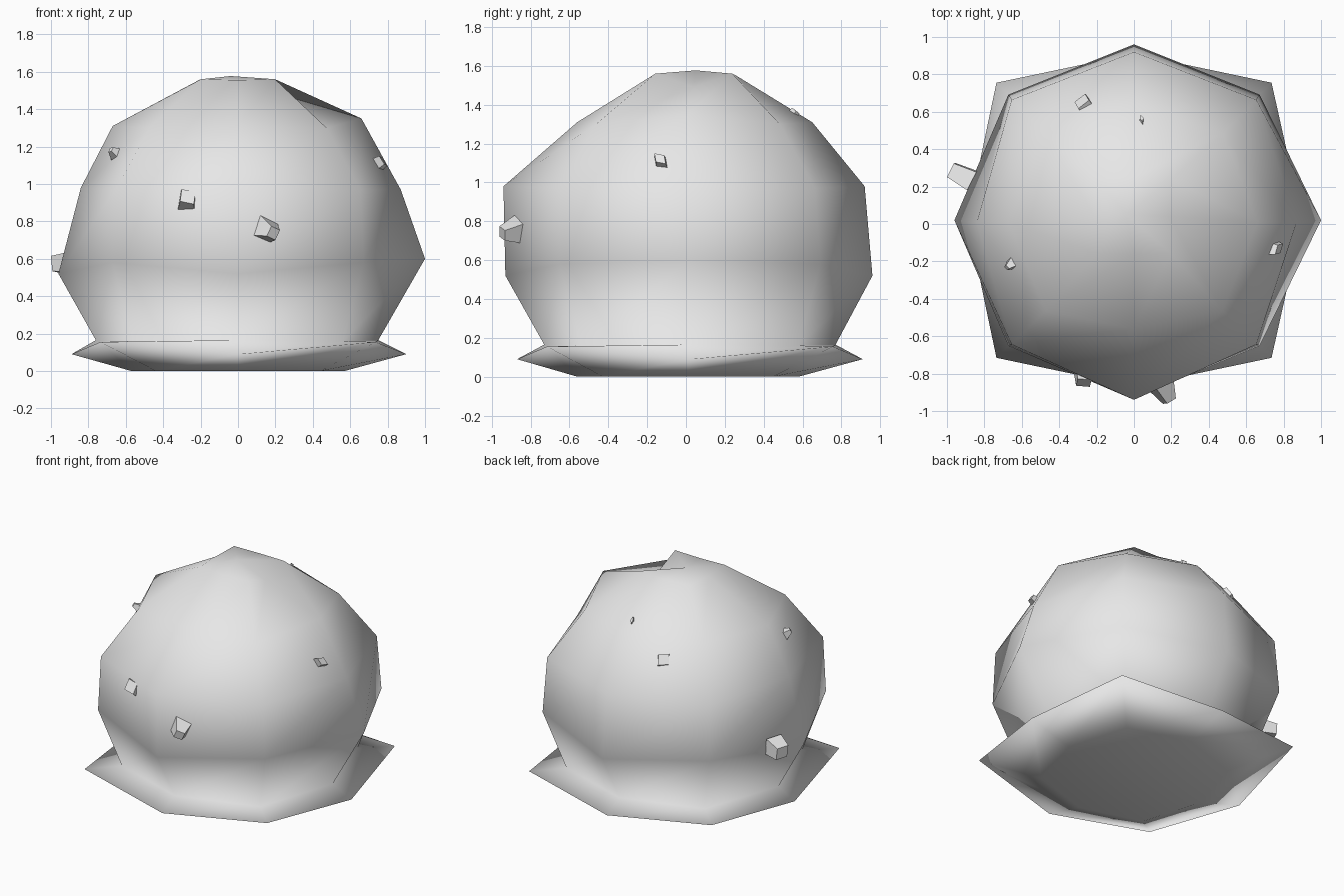
import bpy
import bmesh
from math import cos, sin, pi
from mathutils import Vector, Matrix

cube = bpy.data.objects.get("Cube")
if cube:
    bpy.data.objects.remove(cube)

stone = bpy.data.materials.new("stone_grey")
stone.use_nodes = True
stone.diffuse_color = (0.8, 0.8, 0.8, 1)
stone.node_tree.nodes["Principled BSDF"].inputs["Base Color"].default_value = (0.8, 0.8, 0.8, 1)


def add_object(name, bm, smooth):
    bmesh.ops.recalc_face_normals(bm, faces=bm.faces[:])
    for face in bm.faces:
        face.smooth = smooth
    mesh = bpy.data.meshes.new(name)
    bm.to_mesh(mesh)
    bm.free()
    mesh.materials.append(stone)
    obj = bpy.data.objects.new(name, mesh)
    bpy.context.collection.objects.link(obj)
    return obj


def octagon(bm, axis_radii, corner_radius, right_z, axis_z, corner_z, shift_y):
    """Eight points: axis points at +x, +y, -x, -y, with corners between."""
    ring = []
    for i in range(8):
        on_axis = i % 2 == 0
        r = axis_radii[i // 2] if on_axis else corner_radius
        z = right_z if i == 0 else axis_z if on_axis else corner_z
        a = i * pi / 4
        ring.append(bm.verts.new((r * cos(a), r * sin(a) + shift_y, z)))
    return ring


# Boulder body: stacked irregular octagons, from flat base and lip to the crown
LAYERS = [
    ((.57, .57, .57, .57), .62, 0, 0, 0, .01),
    ((.9, .89, .89, .89), 1.04, .09, .09, .155, .02),
    ((.75, .75, .76, .75), .79, .165, .165, .16, .02),
    ((1, .94, .96, .95), .95, .6, .52, .58, .02),
    ((.87, .91, .84, .95), .925, .97, .98, .97, .01),
    ((.66, .64, .67, .57), .67, 1.35, 1.31, 1.3, .01),
    ((.19, .21, .21, .2), .28, 1.49, 1.555, 1.56, .04),
]
bm = bmesh.new()
rings = [octagon(bm, *layer) for layer in LAYERS]
for low, high in zip(rings, rings[1:]):
    for i in range(8):
        j = (i + 1) % 8
        bm.faces.new((low[i], low[j], high[j], high[i]))
bm.faces.new(rings[0][::-1])
peak = bm.verts.new((-.04, .05, 1.577))
for i in range(8):
    bm.faces.new((rings[-1][i], rings[-1][(i + 1) % 8], peak))
add_object("boulder", bm, True)


# Chips: small tapered blocks half sunk in the surface
def chip(name, place, size, taper, spin, lean):
    bm = bmesh.new()
    bmesh.ops.create_cone(bm, cap_ends=True, segments=4, radius1=.7,
                          radius2=.7 * taper, depth=1)
    out = Vector((place[0], place[1], place[2] - .65)) + Vector(lean)
    turn = out.to_track_quat('Z', 'Y').to_matrix().to_4x4()
    bm.transform(Matrix.Translation(place) @ turn @ Matrix.Rotation(spin, 4, 'Z')
                 @ Matrix.Diagonal((*size, 1)))
    add_object(name, bm, False)


CHIPS = [
    ("front_right_chip", (-.27, -.81, .91), (.09, .1, .09), .8, .6, (.3, 0, .2)),
    ("front_chip", (.16, -.89, .75), (.13, .13, .13), .45, .4, (.3, 0, -.3)),
    ("upper_right_chip", (-.65, -.21, 1.16), (.09, .08, .09), .3, .9, (0, -.3, 0)),
    ("front_left_chip", (.5, -.63, 1.01), (.06, .07, .07), .35, .2, (.4, 0, 0)),
    ("left_chip", (.755, -.13, 1.11), (.05, .08, .05), .8, .8, (0, 0, 0)),
    ("right_chip", (-.92, .26, .575), (.12, .1, .13), .75, .8, (0, .2, 0)),
    ("back_chip", (-.26, .63, 1.18), (.09, .08, .08), .85, .8, (-.2, 0, 0)),
    ("upper_back_chip", (.04, .55, 1.35), (.02, .05, .05), .7, .3, (0, 0, 0)),
]
for spec in CHIPS:
    chip(*spec)
